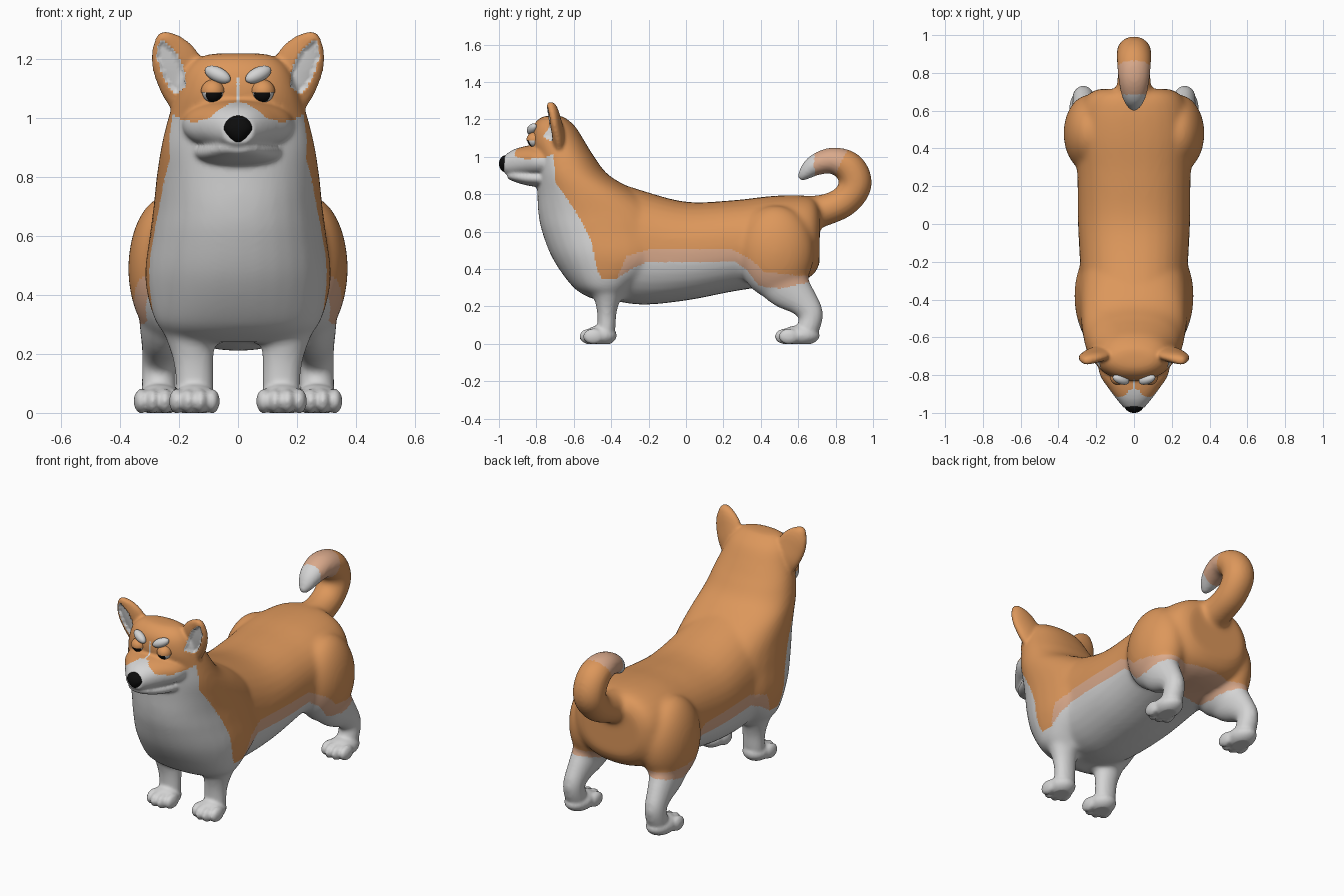
import bpy, bmesh, math
from mathutils import Vector, Matrix

if "Cube" in bpy.data.objects:
    bpy.data.objects.remove(bpy.data.objects["Cube"])

X, Y, Z = Vector((1, 0, 0)), Vector((0, 1, 0)), Vector((0, 0, 1))


def material(name, rgb):
    m = bpy.data.materials.new(name)
    m.diffuse_color = (*rgb, 1)
    m.use_nodes = True
    m.node_tree.nodes["Principled BSDF"].inputs["Base Color"].default_value = m.diffuse_color
    return m


ORANGE = material("orange fur", (0.72, 0.31, 0.105))
WHITE = material("white fur", (0.66, 0.66, 0.66))
PALE = material("pale orange fur", (0.70, 0.40, 0.26))
BLACK = material("black", (0.004, 0.004, 0.004))


def spline(pts, steps=5):
    """Catmull-Rom through tuples of any length."""
    p = [pts[0]] + list(pts) + [pts[-1]]
    out = []
    for i in range(1, len(p) - 2):
        for k in range(steps):
            t = k / steps
            out.append([0.5 * (2 * b + (c - a) * t + (2 * a - 5 * b + 4 * c - d) * t * t
                               + (3 * b - a - 3 * c + d) * t ** 3)
                        for a, b, c, d in zip(*p[i - 1:i + 3])])
    return out + [list(pts[-1])]


def tube(bm, pts, side=X, up=None, power=2.0, n=32):
    """Loft through points (x, y, z, radius along side, radius across)."""
    path = spline(pts)
    rings = []
    for i, q in enumerate(path):
        a, b = path[max(i - 1, 0)], path[min(i + 1, len(path) - 1)]
        v = up or side.cross(Vector(b[:3]) - Vector(a[:3])).normalized()
        ring = []
        for k in range(n):
            c, s = math.cos(math.tau * k / n), math.sin(math.tau * k / n)
            c = math.copysign(abs(c) ** (2 / power), c)
            s = math.copysign(abs(s) ** (2 / power), s)
            ring.append(bm.verts.new(Vector(q[:3]) + side * q[3] * c + v * q[4] * s))
        rings.append(ring)
    for r, t in zip(rings, rings[1:]):
        for k in range(n):
            bm.faces.new((r[k], r[(k + 1) % n], t[(k + 1) % n], t[k]))
    bm.faces.new(rings[0])
    bm.faces.new(rings[-1])


def ball(bm, centre, radii, rot=None, u=32, v=20):
    m = Matrix.Translation(centre) @ (rot or Matrix()) @ Matrix.Diagonal((*radii, 1))
    return bmesh.ops.create_uvsphere(bm, u_segments=u, v_segments=v, radius=1, matrix=m)["verts"]


def finish(bm, name, mats):
    bmesh.ops.recalc_face_normals(bm, faces=bm.faces)
    me = bpy.data.meshes.new(name)
    bm.to_mesh(me)
    bm.free()
    for m in mats:
        me.materials.append(m)
    me.shade_smooth()
    ob = bpy.data.objects.new(name, me)
    bpy.context.collection.objects.link(ob)
    return ob


def fuse(bm, voxel, rounds):
    """Melt all overlapping shells into one smooth skin, returned as a bmesh."""
    ob = finish(bm, "skin", [])
    rm = ob.modifiers.new("skin", "REMESH")
    rm.mode, rm.voxel_size = "VOXEL", voxel
    sm = ob.modifiers.new("soften", "SMOOTH")
    sm.factor, sm.iterations = 0.5, rounds
    deps = bpy.context.evaluated_depsgraph_get()
    out = bmesh.new()
    out.from_mesh(ob.evaluated_get(deps).to_mesh())
    bpy.data.objects.remove(ob)
    return out


def lerp(table, t):
    if t <= table[0][0]:
        return table[0][1]
    for (a, p), (b, q) in zip(table, table[1:]):
        if t <= b:
            return p + (q - p) * (t - a) / (b - a)
    return table[-1][1]


# Trunk, from sections (y, half width, bottom, top)
bm = bmesh.new()
trunk = [(-.47, .29, .25, .90), (-.25, .285, .21, .825), (0, .297, .232, .76), (.25, .30, .28, .768),
         (.45, .31, .31, .79), (.6, .29, .33, .795), (.68, .25, .37, .78), (.715, .19, .43, .73)]
tube(bm, [(0, y, (a + b) / 2, w, (b - a) / 2) for y, w, a, b in trunk], up=Z, power=2.3)
# Chest, neck and skull, from sections (z, front, back, half width)
chest = [(.24, -.5, -.3, .2), (.30, -.60, -.25, .275), (.45, -.71, -.05, .315), (.6, -.77, -.05, .30),
         (.7, -.79, -.1, .287), (.8, -.795, -.24, .277), (.9, -.80, -.41, .262), (1.0, -.81, -.49, .238),
         (1.08, -.83, -.54, .212), (1.16, -.82, -.59, .18), (1.205, -.785, -.64, .135), (1.22, -.75, -.67, .09)]
tube(bm, [(0, (a + b) / 2, z, w, (b - a) / 2) for z, a, b, w in chest], up=Y, power=2.2)
# Tail curling forward over the rump
tube(bm, [(0, .60, .69, .11, .10), (0, .74, .715, .09, .085), (0, .85, .765, .088, .083),
          (0, .908, .855, .092, .087), (0, .87, .945, .092, .085), (0, .78, .98, .085, .071),
          (0, .69, .955, .07, .058), (0, .635, .91, .045, .038), (0, .605, .875, .02, .016)])
# Haunches and legs
for s in (1, -1):
    ball(bm, (s * .235, .48, .49), (.138, .205, .25))
    tube(bm, [(s * .24, .47, .42, .10, .16), (s * .25, .54, .31, .085, .13), (s * .262, .625, .225, .065, .085),
              (s * .268, .67, .16, .058, .065), (s * .268, .655, .09, .06, .062), (s * .268, .63, .04, .06, .06)])
    tube(bm, [(s * .18, -.42, .42, .12, .15), (s * .165, -.42, .28, .09, .085), (s * .152, -.423, .18, .07, .055),
              (s * .148, -.425, .10, .066, .05), (s * .148, -.43, .04, .066, .05)])
bm = fuse(bm, .012, 14)

# Muzzle and jaw, from sections (y, half width, top, bottom)
muzzle = [(-.70, .2, 1.07, .885), (-.80, .18, 1.065, .89), (-.87, .135, 1.055, .895),
          (-.93, .09, 1.035, .90), (-.972, .055, 1.005, .91)]
jaw = [(-.70, .17, .94, .835), (-.80, .14, .93, .84), (-.87, .11, .925, .852),
       (-.93, .07, .92, .872), (-.955, .04, .915, .885)]
for part in (muzzle, jaw):
    tube(bm, [(0, y, (a + b) / 2, w, (a - b) / 2) for y, w, a, b in part], up=Z, power=2.2)
# Ears, paws and toes
for s in (1, -1):
    tube(bm, [(s * .145, -.675, 1.04, .035, .075), (s * .18, -.685, 1.12, .037, .088),
              (s * .212, -.70, 1.19, .034, .083), (s * .235, -.71, 1.24, .03, .064),
              (s * .25, -.72, 1.275, .024, .035), (s * .255, -.725, 1.292, .012, .012)], side=Y)
    for x, y, ry in ((.148, -.455, .085), (.268, .61, .105)):
        ball(bm, (s * x, y, .045), (.075, ry, .055))
        for k, (dx, dy) in enumerate(((-.06, .02), (-.021, 0), (.021, 0), (.06, .02))):
            ball(bm, (s * (x + dx), y - ry + .025 + dy, .04), (.026, .055, .042))
bm = fuse(bm, .009, 4)

# Hollow the ear fronts and flatten the soles
EAR = [(.262, 1.268), (.222, 1.23), (.185, 1.165), (.18, 1.11), (.215, 1.085), (.25, 1.14), (.275, 1.21)]


def in_ear(p, n):
    if p.y > -.66 or n.y > -.15 or p.z < 1.08:
        return False
    x, inside = abs(p.x), False
    for (a, b), (c, d) in zip(EAR, EAR[1:] + EAR[:1]):
        if (b > p.z) != (d > p.z) and x < a + (c - a) * (p.z - b) / (d - b):
            inside = not inside
    return inside


bm.normal_update()
hollow = [v for v in bm.verts if in_ear(v.co, v.normal)]
for v in hollow:
    v.co.y += .014
for v in bm.verts:
    v.co.z = max(v.co.z, 0)
bm.normal_update()
hollow = set(hollow)

# Coat pattern: heights along the flank, chest edge and face mask
LOW = [(-.375, .345), (-.295, .40), (-.2, .44), (.26, .44), (.32, .40), (.39, .31), (.5, .295), (.66, .33)]
HIGH = [(-.37, .345), (-.36, .375), (-.315, .47), (-.2, .505), (.25, .505), (.35, .45), (.417, .385), (.66, .36)]
FRONT = [(.345, -.45), (.40, -.475), (.56, -.51), (.72, -.595), (.855, -.695), (1.02, -.71)]
MASK = [(0, 1.055), (.03, 1.05), (.06, 1.03), (.1, 1.0), (.15, .985), (.2, 1.0), (.23, 1.02)]


def coat(f):
    p = f.calc_center_median()
    if any(v in hollow for v in f.verts):
        return 1
    if p.y > .55 and p.z > .84:  # tail bands
        return 1 if p.y < .685 else 2 if p.z > .89 and p.y < .80 + .5 * (p.z - .91) else 0
    if p.y < -.75 and abs(p.x) < .008 and 1.03 < p.z < 1.135:  # blaze
        return 1
    if p.z < lerp(LOW, p.y) or (p.y < lerp(FRONT, p.z) and p.z < lerp(MASK, abs(p.x))):
        return 1
    return 2 if p.z < lerp(HIGH, p.y) else 0


for f in bm.faces:
    f.material_index = coat(f)
finish(bm, "body", [ORANGE, WHITE, PALE])

# Nose, tapering to a point below
bm = bmesh.new()
for v in ball(bm, (0, -.962, .963), (.05, .038, .046)):
    v.co.x *= 1 + min(0, v.co.z - .963) * 9
finish(bm, "nose", [BLACK])

for s, side in ((1, "left"), (-1, "right")):
    # Eyeball with a dark iris
    bm = bmesh.new()
    ball(bm, (s * .085, -.812, 1.09), (.037, .037, .037), u=64, v=48)
    for f in bm.faces:
        c = f.calc_center_median()
        f.material_index = int(c.y < -.812 and math.hypot(abs(c.x) - .082, c.z - 1.08) < .027)
    finish(bm, side + "_eye", [WHITE, BLACK])
    # Drooping upper lid
    bm = bmesh.new()
    ball(bm, (s * .085, -.812, 1.09), (.041, .041, .041))
    cut = bmesh.ops.bisect_plane(bm, geom=bm.verts[:] + bm.edges[:] + bm.faces[:],
                                 plane_co=(s * .085, -.812, 1.087), plane_no=(0, 0, 1), clear_inner=True)
    bmesh.ops.contextual_create(bm, geom=[e for e in cut["geom_cut"] if isinstance(e, bmesh.types.BMEdge)])
    lid = finish(bm, side + "_eyelid", [ORANGE])
    lid.data.set_sharp_from_angle(angle=math.radians(40))
    # Brow
    bm = bmesh.new()
    turn = Matrix.Rotation(s * .35, 4, "Z") @ Matrix.Rotation(-s * .42, 4, "Y")
    ball(bm, (s * .069, -.823, 1.148), (.049, .025, .025), turn)
    finish(bm, side + "_brow", [WHITE])
